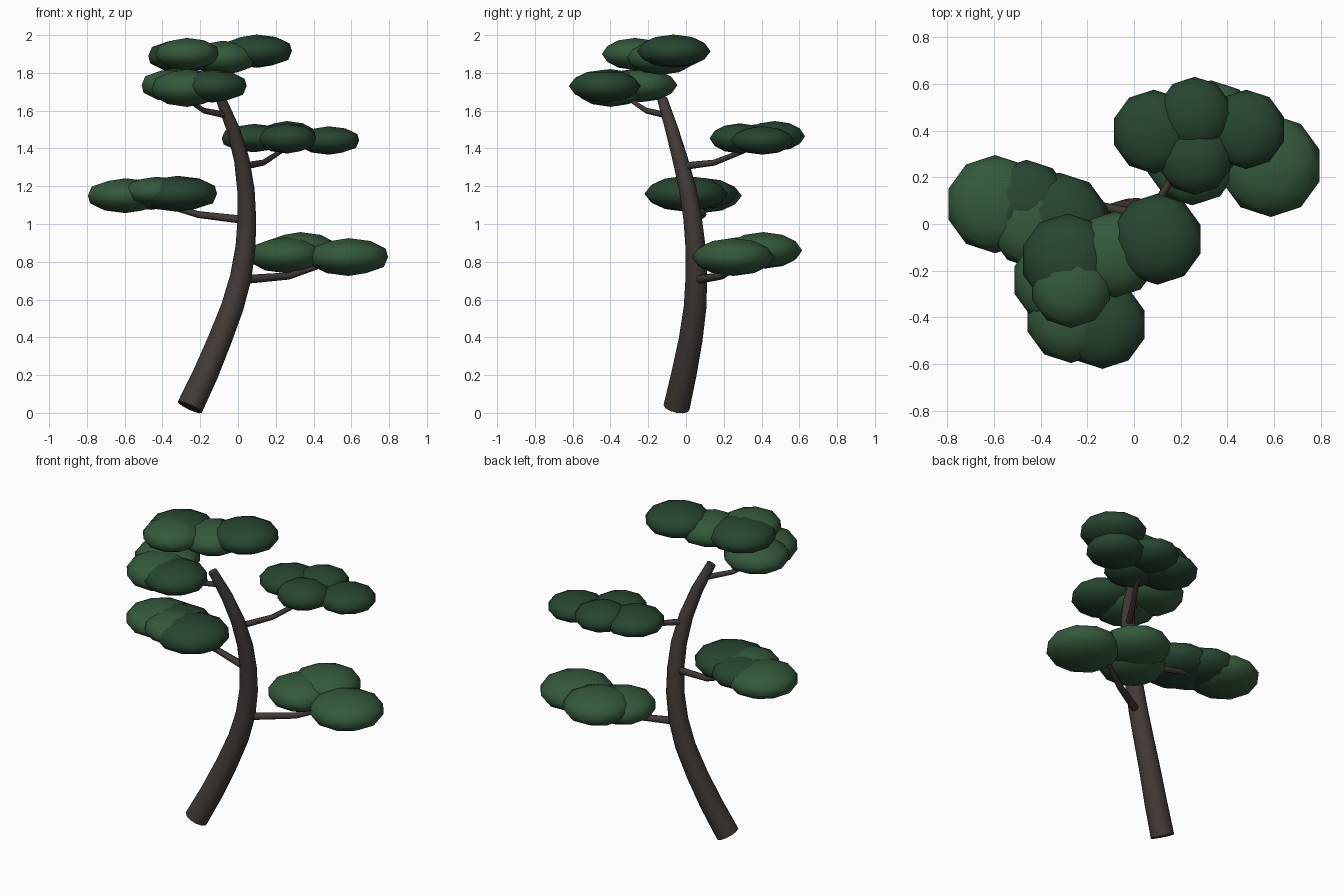
import bpy, bmesh, math
from mathutils import Vector

if "Cube" in bpy.data.objects:
    bpy.data.objects.remove(bpy.data.objects["Cube"])


def material(name, color):
    m = bpy.data.materials.new(name)
    m.diffuse_color = (*color, 1)
    m.use_nodes = True
    m.node_tree.nodes["Principled BSDF"].inputs["Base Color"].default_value = m.diffuse_color
    return m


BARK = material("bark", (0.055, 0.042, 0.036))
DARK = material("dark_green", (0.02, 0.06, 0.03))
LIGHT = material("light_green", (0.035, 0.10, 0.045))


def finish(bm, name, mat):
    bmesh.ops.recalc_face_normals(bm, faces=bm.faces)
    mesh = bpy.data.meshes.new(name)
    bm.to_mesh(mesh)
    bm.free()
    mesh.materials.append(mat)
    ob = bpy.data.objects.new(name, mesh)
    bpy.context.collection.objects.link(ob)
    bpy.context.view_layer.objects.active = ob
    ob.select_set(True)
    bpy.ops.object.shade_smooth_by_angle(angle=math.radians(50))
    ob.select_set(False)


def tube(name, path, sides):
    """Tapered tube through (x, y, z, radius) stations, capped at both ends."""
    bm = bmesh.new()
    pts = [Vector(p[:3]) for p in path]
    rings = []
    for i, p in enumerate(pts):
        t = (pts[min(i + 1, len(pts) - 1)] - pts[max(i - 1, 0)]).normalized()
        ref = Vector((0, 1, 0)) if abs(t.y) < 0.8 else Vector((0, 0, 1))
        if sides < 10:
            ref = Vector((0, 0, 1))
        u = t.cross(ref).normalized()
        v = t.cross(u)
        angles = [2 * math.pi * k / sides for k in range(sides)]
        rings.append([bm.verts.new(p + (u * math.cos(a) + v * math.sin(a)) * path[i][3])
                      for a in angles])
    for a, b in zip(rings, rings[1:]):
        for k in range(sides):
            n = (k + 1) % sides
            bm.faces.new((a[k], a[n], b[n], b[k]))
    bm.faces.new(rings[0])
    bm.faces.new(rings[-1])
    finish(bm, name, BARK)


def leaf_puff(name, x, y, z, r, h, mat):
    """Flattened low-poly ball of foliage."""
    bm = bmesh.new()
    bmesh.ops.create_icosphere(bm, subdivisions=2, radius=1)
    for v in bm.verts:
        v.co = (x + v.co.x * r, y + v.co.y * r, z + v.co.z * h)
    finish(bm, name, mat)


# Leaning, curved trunk
tube("trunk", [(-0.255, -0.05, 0.03, 0.07), (-0.17, -0.01, 0.21, 0.067),
               (-0.095, 0.025, 0.39, 0.063), (-0.03, 0.048, 0.56, 0.06),
               (0.015, 0.055, 0.72, 0.057), (0.04, 0.05, 0.88, 0.053),
               (0.047, 0.035, 1.03, 0.049), (0.042, 0.01, 1.18, 0.046),
               (0.02, -0.03, 1.34, 0.041), (-0.025, -0.075, 1.5, 0.035),
               (-0.09, -0.125, 1.66, 0.027)], 12)

# Side branches, rising into the foliage pads
branches = {
    "low_right": [(0.02, 0.055, 0.705, 0.024), (0.27, 0.19, 0.725, 0.019), (0.45, 0.29, 0.785, 0.014)],
    "mid_left": [(0.047, 0.035, 1.02, 0.022), (-0.21, 0.09, 1.05, 0.018), (-0.42, 0.06, 1.11, 0.013)],
    "high_right": [(0.025, -0.02, 1.305, 0.02), (0.135, 0.15, 1.325, 0.016), (0.25, 0.34, 1.40, 0.012)],
    "top_left": [(-0.06, -0.1, 1.575, 0.018), (-0.18, -0.21, 1.6, 0.015), (-0.27, -0.3, 1.66, 0.011)],
}
for name, path in branches.items():
    tube("branch_" + name, path, 8)

# Foliage pads: x, y, z, radius, half height, colour
pads = {
    "low_right": [(0.585, 0.25, 0.825, 0.22, 0.1, LIGHT), (0.33, 0.41, 0.86, 0.205, 0.097, LIGHT),
                  (0.25, 0.28, 0.835, 0.2, 0.095, LIGHT)],
    "mid_left": [(-0.595, 0.085, 1.15, 0.21, 0.092, LIGHT), (-0.32, 0.0, 1.16, 0.22, 0.095, DARK),
                 (-0.43, 0.0, 1.17, 0.19, 0.08, LIGHT), (-0.46, 0.085, 1.16, 0.19, 0.085, DARK)],
    "high_right": [(0.085, 0.395, 1.455, 0.18, 0.075, DARK), (0.26, 0.47, 1.465, 0.16, 0.08, DARK),
                   (0.48, 0.405, 1.442, 0.17, 0.075, DARK), (0.26, 0.285, 1.453, 0.16, 0.08, DARK)],
    "upper_left": [(-0.135, -0.43, 1.73, 0.19, 0.087, DARK), (-0.27, -0.4, 1.72, 0.195, 0.1, LIGHT),
                   (-0.325, -0.24, 1.735, 0.195, 0.09, LIGHT)],
    "crown": [(-0.27, -0.27, 1.9, 0.175, 0.085, LIGHT), (-0.285, -0.155, 1.89, 0.2, 0.09, DARK),
              (-0.08, -0.13, 1.88, 0.185, 0.09, LIGHT), (0.1, -0.065, 1.915, 0.195, 0.088, DARK)],
}
for pad, puffs in pads.items():
    for i, puff in enumerate(puffs, 1):
        leaf_puff(f"foliage_{pad}_{i}", *puff)
